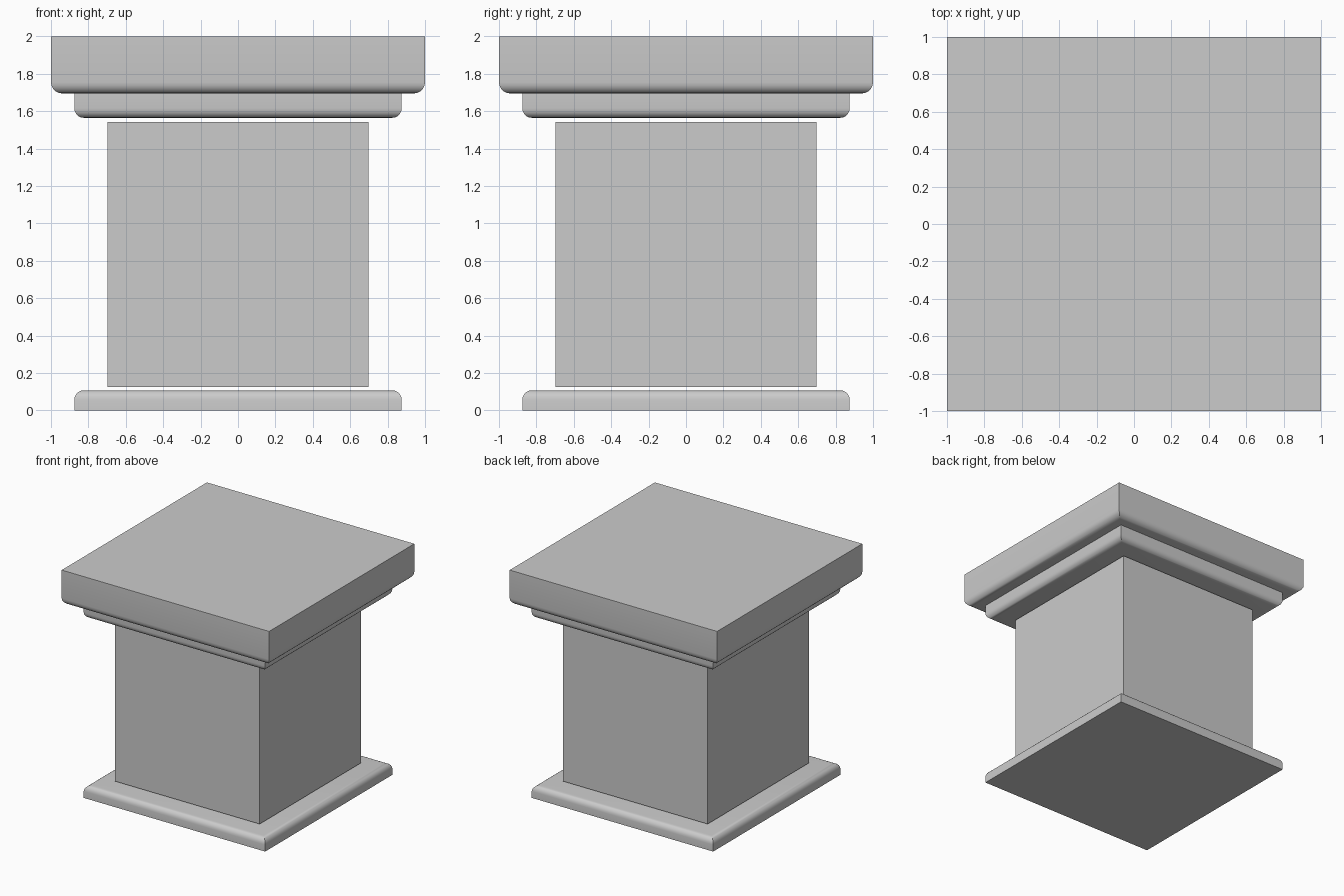
import bpy, bmesh, math

if "Cube" in bpy.data.objects:
    bpy.data.objects.remove(bpy.data.objects["Cube"])


def square_slab(name, profile):
    """Stack square rings from a (half_width, z) profile, giving mitred corners."""
    bm = bmesh.new()
    rings = [[bm.verts.new((sx * h, sy * h, z))
              for sx, sy in ((-1, -1), (1, -1), (1, 1), (-1, 1))]
             for h, z in profile]
    for a, b in zip(rings, rings[1:]):
        for i in range(4):
            j = (i + 1) % 4
            bm.faces.new((a[i], a[j], b[j], b[i]))
    bm.faces.new(rings[0][::-1])
    bm.faces.new(rings[-1])
    bmesh.ops.recalc_face_normals(bm, faces=bm.faces)
    mesh = bpy.data.meshes.new(name)
    bm.to_mesh(mesh)
    bm.free()
    ob = bpy.data.objects.new(name, mesh)
    bpy.context.collection.objects.link(ob)
    bpy.context.view_layer.objects.active = ob
    ob.select_set(True)
    bpy.ops.object.shade_smooth_by_angle(angle=math.radians(30))
    ob.select_set(False)
    return ob


def rounded(half, z_round, z_flat, r, steps=5):
    """Profile with a quarter round at z_round and a square edge at z_flat."""
    s = 1 if z_flat > z_round else -1
    arc = []
    for i in range(steps + 1):
        t = math.pi / 2 * i / steps
        arc.append((half - r + r * math.sin(t), z_round + s * r * (1 - math.cos(t))))
    pts = arc + [(half, z_flat)]
    return pts if s > 0 else pts[::-1]


# Plinth at the foot, rounded on its upper edge
square_slab("base_plinth", rounded(0.875, 0.108, 0.0, 0.05))

# Plain square shaft, separated from its neighbours by thin gaps
square_slab("shaft", [(0.698, 0.125), (0.698, 1.543)])

# Stepped cap, rounded on the lower edges
square_slab("cap_moulding", rounded(0.875, 1.565, 1.695, 0.05))
square_slab("cap_slab", rounded(1.0, 1.695, 2.0, 0.06))
